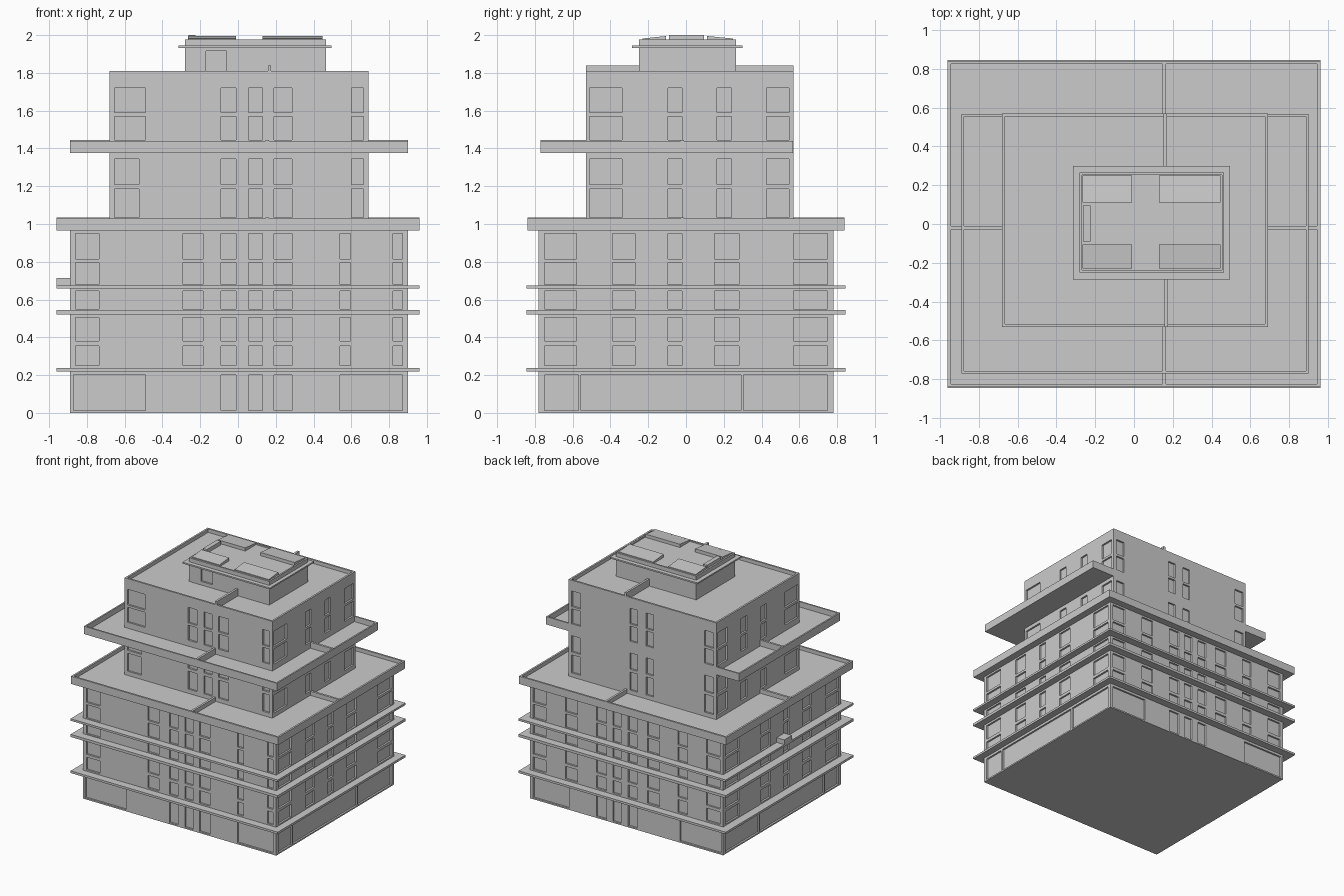
import bpy, bmesh
from mathutils import Matrix, Vector

if "Cube" in bpy.data.objects:
    bpy.data.objects.remove(bpy.data.objects["Cube"])


def add_box(bm, x, y, z):
    size = (x[1] - x[0], y[1] - y[0], z[1] - z[0])
    mid = ((x[0] + x[1]) / 2, (y[0] + y[1]) / 2, (z[0] + z[1]) / 2)
    m = Matrix.Translation(mid) @ Matrix.Diagonal((*size, 1))
    return bmesh.ops.create_cube(bm, size=1, matrix=m)["verts"]


def finish(bm, name):
    me = bpy.data.meshes.new(name)
    bmesh.ops.recalc_face_normals(bm, faces=bm.faces)
    bm.to_mesh(me)
    bm.free()
    ob = bpy.data.objects.new(name, me)
    bpy.context.collection.objects.link(ob)
    return ob


def boxes(name, *specs):
    bm = bmesh.new()
    for s in specs:
        add_box(bm, *s)
    return finish(bm, name)


def tray(name, x, y, z, rim=0.022, depth=0.03):
    """Slab whose top is recessed to leave a parapet."""
    bm = bmesh.new()
    add_box(bm, x, y, z)
    top = max(bm.faces, key=lambda f: f.calc_center_median().z)
    bmesh.ops.inset_region(bm, faces=[top], thickness=rim)
    inner = bmesh.ops.extrude_face_region(bm, geom=[top])
    verts = [v for v in inner["geom"] if isinstance(v, bmesh.types.BMVert)]
    bmesh.ops.translate(bm, verts=verts, vec=(0, 0, -depth))
    if top.is_valid:
        bmesh.ops.delete(bm, geom=[top], context="FACES")
    return finish(bm, name)


def windowed_block(name, x, y, z, openings, depth=0.015):
    """Box with recessed windows; openings = (side, columns, rows)."""
    wall = boxes(name, (x, y, z))
    bm = bmesh.new()
    for side, cols, rows in openings:
        for c in cols:
            for r in rows:
                if side == "front":
                    add_box(bm, c, (y[0] - .03, y[0] + depth), r)
                elif side == "back":
                    add_box(bm, c, (y[1] - depth, y[1] + .03), r)
                elif side == "left":
                    add_box(bm, (x[0] - .03, x[0] + depth), c, r)
                else:
                    add_box(bm, (x[1] - depth, x[1] + .03), c, r)
    cutter = finish(bm, name + "_cutter")
    cutter.hide_render = True
    mod = wall.modifiers.new("windows", "BOOLEAN")
    mod.operation = "DIFFERENCE"
    mod.solver = "EXACT"
    mod.object = cutter
    bpy.context.view_layer.objects.active = wall
    bpy.ops.object.modifier_apply(modifier=mod.name)
    bpy.data.objects.remove(cutter)


# Lower block: five window rows over a ground floor of wide panels
rows = [(.25, .355), (.38, .505), (.55, .645), (.68, .795), (.815, .95)]
ground = [(.012, .20)]
core = [(-.09, -.01), (.055, .13), (.19, .285)]
front = [(-.86, -.735), (-.29, -.185), *core, (.54, .595), (.82, .87)]
back = [(-.86, -.735), (-.56, -.47), (-.30, -.19), *core, (.46, .57), (.75, .87)]
side = [(-.75, -.58), (-.39, -.27), (-.095, -.02), (.15, .28), (.57, .75)]
front_g = [(-.87, -.49), *core, (.54, .87)]
side_g = [(-.75, -.57), (-.555, .29), (.305, .75)]
windowed_block("lower_block", (-.89, .90), (-.78, .78), (0, .98), [
    ("front", front, rows), ("back", back, rows),
    ("left", side, rows), ("right", side, rows),
    ("front", front_g, ground), ("back", front_g, ground),
    ("left", side_g, ground), ("right", side_g, ground)])

# Upper block: four window rows
up_low = [(1.035, 1.185), (1.21, 1.345)]
up_high = [(1.445, 1.57), (1.59, 1.72)]
up_rows = up_low + up_high
up_core = core + [(.60, .665)]
up_back = [(-.655, -.57), (-.10, -.03), (.05, .12), (.58, .66)]
up_side = [(-.51, -.34), (-.095, -.02), (.165, .24), (.425, .545)]
windowed_block("upper_block", (-.68, .69), (-.53, .57), (.98, 1.775), [
    ("front", [(-.655, -.525)], up_low), ("front", [(-.655, -.49)], up_high),
    ("front", up_core, up_rows), ("back", up_back, up_rows),
    ("left", up_side, up_rows), ("right", up_side, up_rows)])

# Thin floor ledges round the lower block
for i, z in enumerate([(.22, .238), (.522, .544), (.658, .675)]):
    boxes(f"floor_ledge_{i + 1}", ((-.96, .96), (-.845, .845), z))

# Terraces and roof with parapets
tray("lower_terrace", (-.96, .96), (-.84, .84), (.965, 1.03))
tray("upper_terrace", (-.89, .90), (-.77, .567), (1.375, 1.44), .018, .045)
tray("main_roof", (-.68, .69), (-.53, .57), (1.775, 1.81))

# Low dividing walls between the terraces
t = .009
mx, my = .155, -.02
boxes("lower_terrace_dividers",
      ((mx - t, mx + t), (-.84, -.53), (.99, 1.035)),
      ((mx - t, mx + t), (.57, .84), (.99, 1.035)),
      ((-.96, -.68), (my - t, my + t), (.99, 1.035)),
      ((.69, .96), (my - t, my + t), (.99, 1.035)))
boxes("upper_terrace_dividers",
      ((mx - t, mx + t), (-.77, -.53), (1.39, 1.445)),
      ((-.89, -.68), (my - t, my + t), (1.39, 1.445)),
      ((.69, .90), (my - t, my + t), (1.39, 1.445)))
boxes("roof_dividers",
      ((mx + .003, mx + .021), (-.53, -.25), (1.775, 1.84)),
      ((mx - .002, mx + .016), (.26, .57), (1.775, 1.84)))
boxes("side_balcony_box", ((-.96, -.88), (-.03, .07), (.67, .715)))

# Rooftop penthouse with a thin eave and a raised cap
windowed_block("penthouse", (-.28, .465), (-.25, .265), (1.77, 1.94), [
    ("front", [(-.17, -.06)], [(1.81, 1.915)])])
boxes("penthouse_eave", ((-.315, .495), (-.285, .30), (1.933, 1.945)))
tray("penthouse_cap", (-.28, .465), (-.25, .265), (1.945, 1.978), .018, .01)


# Tilted roof panels, higher toward the centre
def panel(bm, x, y, high_is_max):
    verts = add_box(bm, x, y, (1.965, 1.995))
    for v in verts:
        low = abs(v.co.y - (y[0] if high_is_max else y[1])) < 1e-4
        if v.co.z > 1.98 and low:
            v.co.z = 1.982


bm = bmesh.new()
for x in [(-.265, -.01), (.13, .447)]:
    panel(bm, x, (-.23, -.105), True)
    panel(bm, x, (.11, .25), False)
add_box(bm, (-.262, -.225), (-.09, .095), (1.965, 2.0))
finish(bm, "roof_panels")
